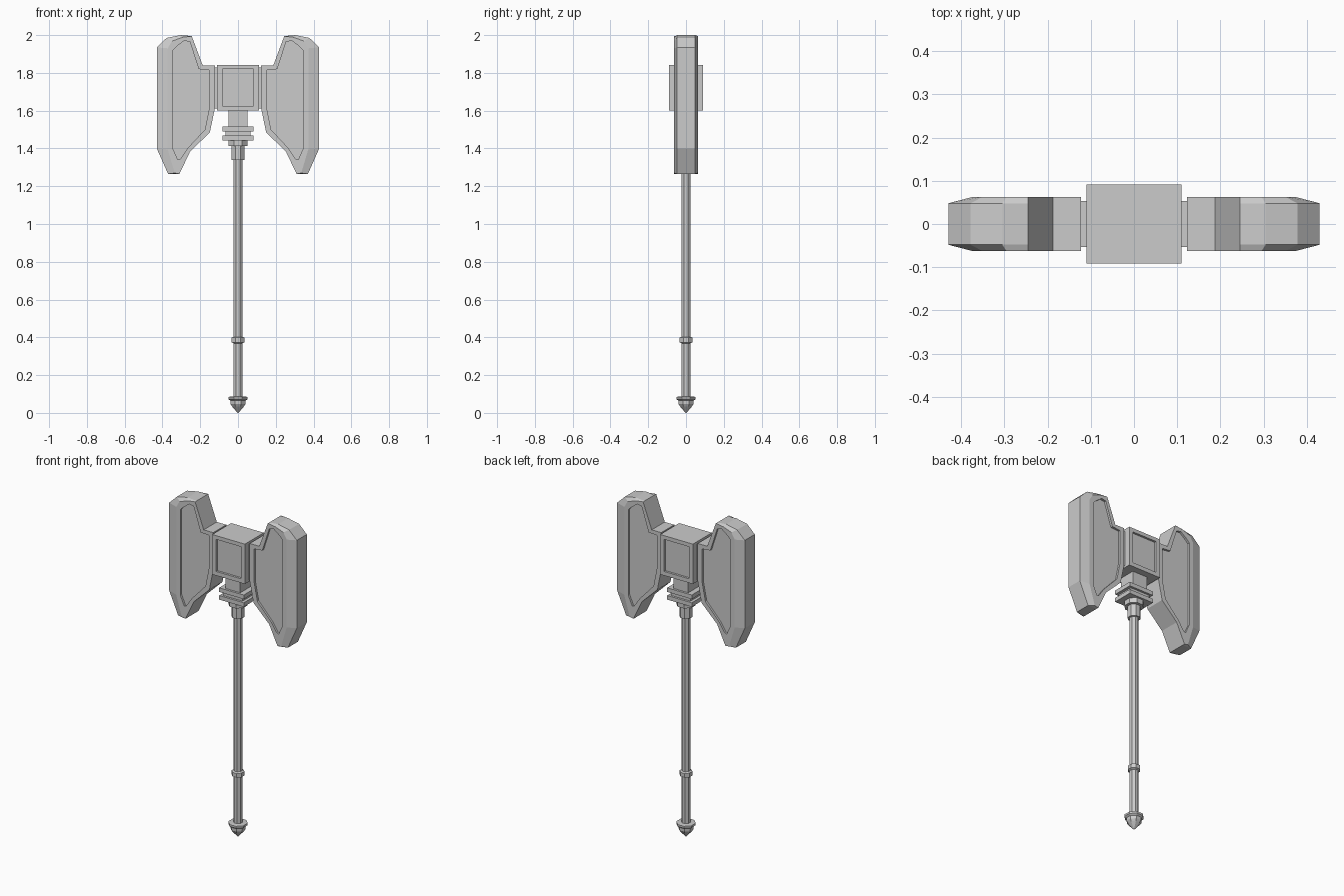
import bpy, bmesh, math

if "Cube" in bpy.data.objects:
    bpy.data.objects.remove(bpy.data.objects["Cube"])


def finish(name, bm):
    bmesh.ops.remove_doubles(bm, verts=bm.verts, dist=0.0001)
    bmesh.ops.recalc_face_normals(bm, faces=bm.faces)
    me = bpy.data.meshes.new(name)
    bm.to_mesh(me)
    bm.free()
    ob = bpy.data.objects.new(name, me)
    bpy.context.collection.objects.link(ob)
    return ob


def loft(name, rings):
    """Skin a list of equal-length point loops and cap both ends."""
    bm = bmesh.new()
    loops = [[bm.verts.new(p) for p in r] for r in rings]
    n = len(loops[0])
    for a, b in zip(loops, loops[1:]):
        for i in range(n):
            j = (i + 1) % n
            bm.faces.new((a[i], a[j], b[j], b[i]))
    bm.faces.new(loops[0])
    bm.faces.new(loops[-1])
    return finish(name, bm)


def lathe(name, profile, sides=8):
    """Faceted round part from (radius, z) pairs."""
    angles = [math.tau * (i + 0.5) / sides for i in range(sides)]
    return loft(name, [[(r * math.cos(a), r * math.sin(a), z) for a in angles]
                       for r, z in profile])


def box(name, hx, hy, z0, z1):
    bm = bmesh.new()
    bmesh.ops.create_cube(bm, size=1)
    for v in bm.verts:
        v.co = (v.co.x * 2 * hx, v.co.y * 2 * hy, (z0 + z1) / 2 + v.co.z * (z1 - z0))
    return finish(name, bm)


# Blade outlines: outer edge, face edge, recessed panel
edge = [(.123, 1.84), (.187, 1.84), (.245, 1.995), (.305, 2.0), (.378, 1.985), (.43, 1.935),
        (.43, 1.40), (.37, 1.265), (.31, 1.265), (.254, 1.383), (.149, 1.485), (.123, 1.61)]
face = edge[:3] + [(.295, 1.988), (.35, 1.968), (.372, 1.93),
                   (.372, 1.395), (.335, 1.27)] + edge[8:]
panel = [(.153, 1.815), (.208, 1.82), (.255, 1.965), (.285, 1.97), (.325, 1.94), (.345, 1.92),
         (.345, 1.40), (.318, 1.34), (.305, 1.345), (.268, 1.40), (.175, 1.50), (.153, 1.61)]
layers = [(panel, .05), (panel, .063), (face, .063), (edge, .048)]
layers += [(pts, -y) for pts, y in reversed(layers)]
for side, s in (("left", -1), ("right", 1)):
    loft(side + "_blade", [[(s * x, y, z) for x, z in pts] for pts, y in layers])

# Central block with recessed square panels front and back
def rect(hx, y, z0, z1):
    return [(-hx, y, z0), (hx, y, z0), (hx, y, z1), (-hx, y, z1)]

half = [(.083, .078, 1.625, 1.82), (.083, .091, 1.625, 1.82), (.11, .091, 1.60, 1.843)]
loft("head_block", [rect(*r) for r in half] +
     [rect(hx, -y, a, b) for hx, y, a, b in reversed(half)])
box("blade_connector", .13, .053, 1.612, 1.828)

# Neck and stepped square collar
box("neck", .05, .05, 1.51, 1.605)
box("upper_collar", .083, .063, 1.49, 1.515)
box("collar_core", .065, .05, 1.467, 1.492)
box("lower_collar", .083, .063, 1.443, 1.468)

# Round socket, shaft and grip ring
lathe("socket", [(.055, 1.445), (.055, 1.412), (.037, 1.412), (.037, 1.34)])
lathe("shaft", [(.025, .06), (.025, 1.36)])
lathe("grip_ring", [(.025, .368), (.036, .373), (.036, .398), (.025, .403)])

# Pommel
lathe("pommel", [(.024, .087), (.055, .085), (.055, .073), (.044, .065),
                 (.043, .047), (.034, .034), (.003, 0)])
